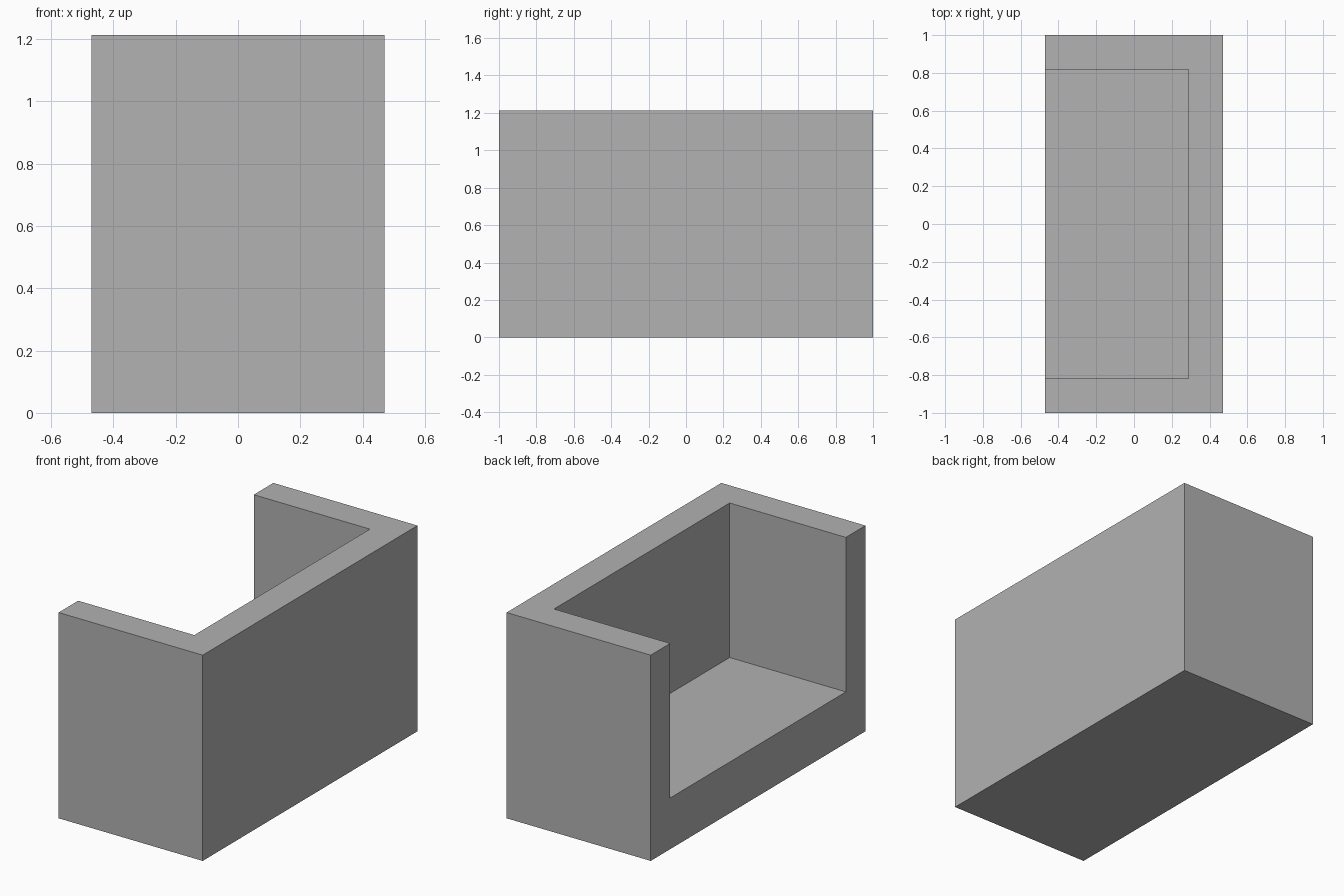
import bpy
from mathutils import Vector

cube = bpy.data.objects.get("Cube")
if cube:
    bpy.data.objects.remove(cube, do_unlink=True)

# Overall size, wall thickness and seat height
HALF_X, HALF_Y, HEIGHT = 0.47, 1.0, 1.213
WALL, SEAT = 0.182, 0.302


def box(name, low, high):
    low, high = Vector(low), Vector(high)
    bpy.ops.mesh.primitive_cube_add(size=1, location=(0, 0, 0))
    obj = bpy.context.object
    obj.name = obj.data.name = name
    for v in obj.data.vertices:
        v.co = (low + high) / 2 + v.co * (high - low)
    return obj


# Plain grey material
grey = bpy.data.materials.new("plain_grey")
grey.use_nodes = True
colour = (0.445, 0.445, 0.445, 1)
grey.diffuse_color = colour
grey.node_tree.nodes["Principled BSDF"].inputs["Base Color"].default_value = colour

# Solid armchair block: backrest at +x, arms at both ends
body = box("armchair_body", (-HALF_X, -HALF_Y, 0), (HALF_X, HALF_Y, HEIGHT))
body.data.materials.append(grey)

# Seat recess, open towards -x and upwards
recess = box("seat_recess_cutter",
             (-HALF_X - WALL, WALL - HALF_Y, SEAT),
             (HALF_X - WALL, HALF_Y - WALL, HEIGHT + WALL))
recess.data.materials.append(grey)
recess.hide_render = True

cut = body.modifiers.new("seat_recess", "BOOLEAN")
cut.operation = "DIFFERENCE"
cut.solver = "EXACT"
cut.object = recess

# Bake the cut and drop the helper
bpy.ops.object.select_all(action="DESELECT")
bpy.context.view_layer.objects.active = body
body.select_set(True)
bpy.ops.object.modifier_apply(modifier=cut.name)
bpy.data.objects.remove(recess, do_unlink=True)
bpy.ops.object.shade_flat()
